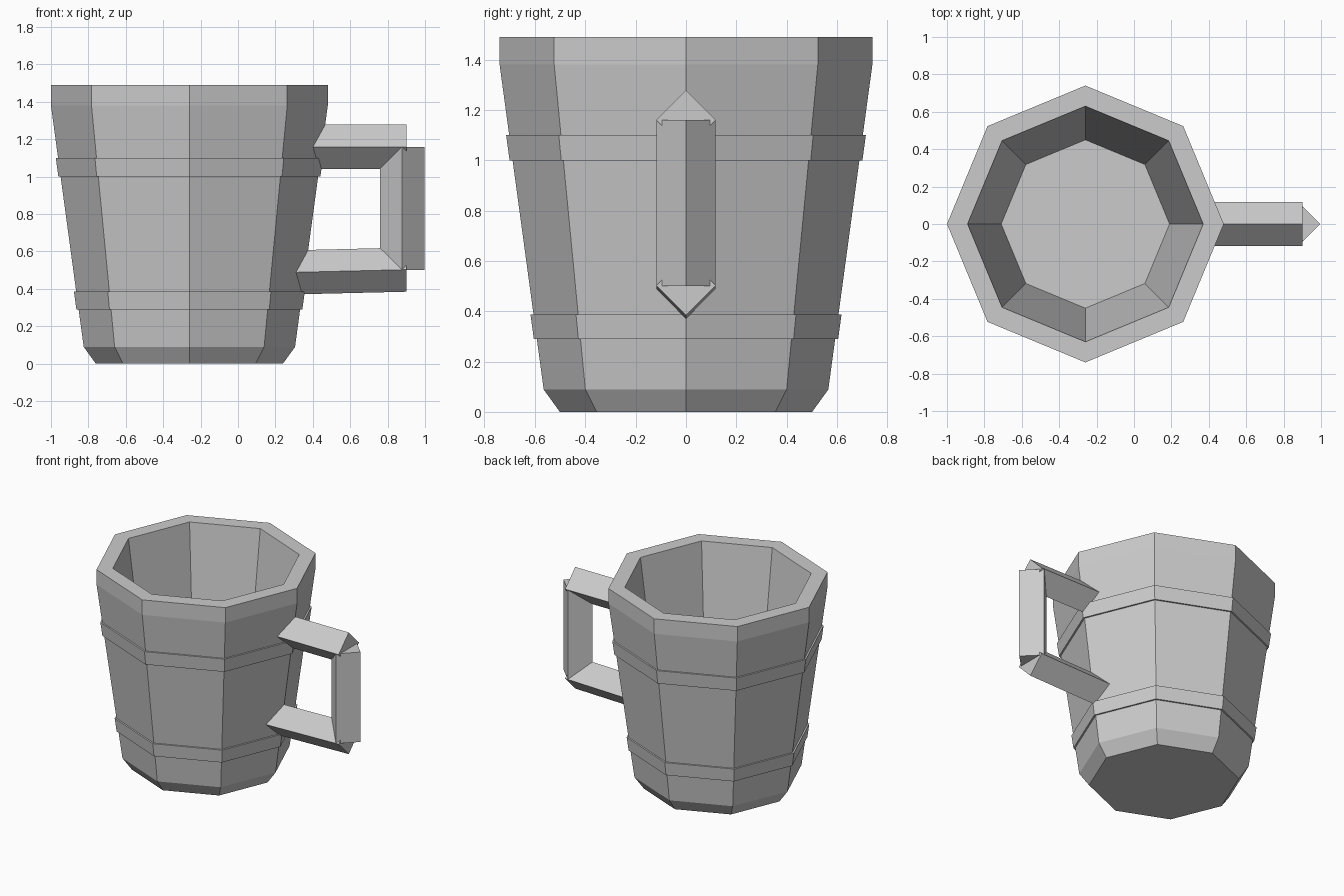
import bpy
import math
from mathutils import Vector

if "Cube" in bpy.data.objects:
    bpy.data.objects.remove(bpy.data.objects["Cube"])

CX = -0.26   # mug axis
SIDES = 8

grey = bpy.data.materials.new("plain_grey")
grey.diffuse_color = (0.6, 0.6, 0.6, 1)
grey.use_nodes = True
grey.node_tree.nodes["Principled BSDF"].inputs["Base Color"].default_value = grey.diffuse_color


def make(name, verts, faces):
    me = bpy.data.meshes.new(name)
    me.from_pydata(verts, [], faces)
    me.materials.append(grey)
    ob = bpy.data.objects.new(name, me)
    bpy.context.collection.objects.link(ob)
    return ob


def lathe(name, profile, closed=False):
    """Turn (radius, z) points into an octagonal solid; open ends are capped."""
    verts, faces = [], []
    for r, z in profile:
        for i in range(SIDES):
            a = 2 * math.pi * i / SIDES
            verts.append((CX + r * math.cos(a), r * math.sin(a), z))
    n = len(profile)
    for j in range(n if closed else n - 1):
        k = (j + 1) % n
        for i in range(SIDES):
            i2 = (i + 1) % SIDES
            faces.append((j * SIDES + i, j * SIDES + i2, k * SIDES + i2, k * SIDES + i))
    if not closed:
        faces.append(tuple(reversed(range(SIDES))))
        faces.append(tuple((n - 1) * SIDES + i for i in range(SIDES)))
    return make(name, verts, faces)


def diamond_bar(name, start, end, cap, r=0.118):
    """Four-sided bar between two (x, z) points; cap is the in-plane section axis."""
    side, cap = Vector((0, 1, 0)), Vector(cap)
    ring = [cap * r, side * r, -cap * r, -side * r]
    verts = [Vector((p[0], 0, p[1])) + v for p in (start, end) for v in ring]
    faces = [(i, (i + 1) % 4, 4 + (i + 1) % 4, 4 + i) for i in range(4)]
    faces += [(3, 2, 1, 0), (4, 5, 6, 7)]
    ob = make(name, verts, faces)
    # the winding depends on the bar direction, so fix it
    axis = Vector((end[0] - start[0], 0, end[1] - start[1]))
    if cap.cross(side).dot(axis) < 0:
        ob.data.flip_normals()
    return ob


# Mug body: chamfered foot, flared wall, straight rim, hollow inside
lathe("mug_body", [(0.50, 0), (0.565, 0.09), (0.74, 1.38), (0.74, 1.49),
                   (0.63, 1.49), (0.45, 0.13)])


# Raised bands that follow the wall slope
def wall(z):
    return 0.565 + (z - 0.09) * 0.175 / 1.29


for name, z0, z1 in (("lower_band", 0.29, 0.387), ("upper_band", 1.0, 1.1)):
    lathe(name, [(wall(z0) - 0.03, z0), (wall(z0) + 0.012, z0),
                 (wall(z1) + 0.012, z1), (wall(z1) - 0.03, z1)], closed=True)

# Handle: two arms and an upright
diamond_bar("handle_top_arm", (0.36, 1.16), (0.90, 1.16), (0, 0, 1))
diamond_bar("handle_bottom_arm", (0.28, 0.488), (0.90, 0.503), (0, 0, 1))
diamond_bar("handle_upright", (0.878, 0.50), (0.878, 1.16), (1, 0, 0))
